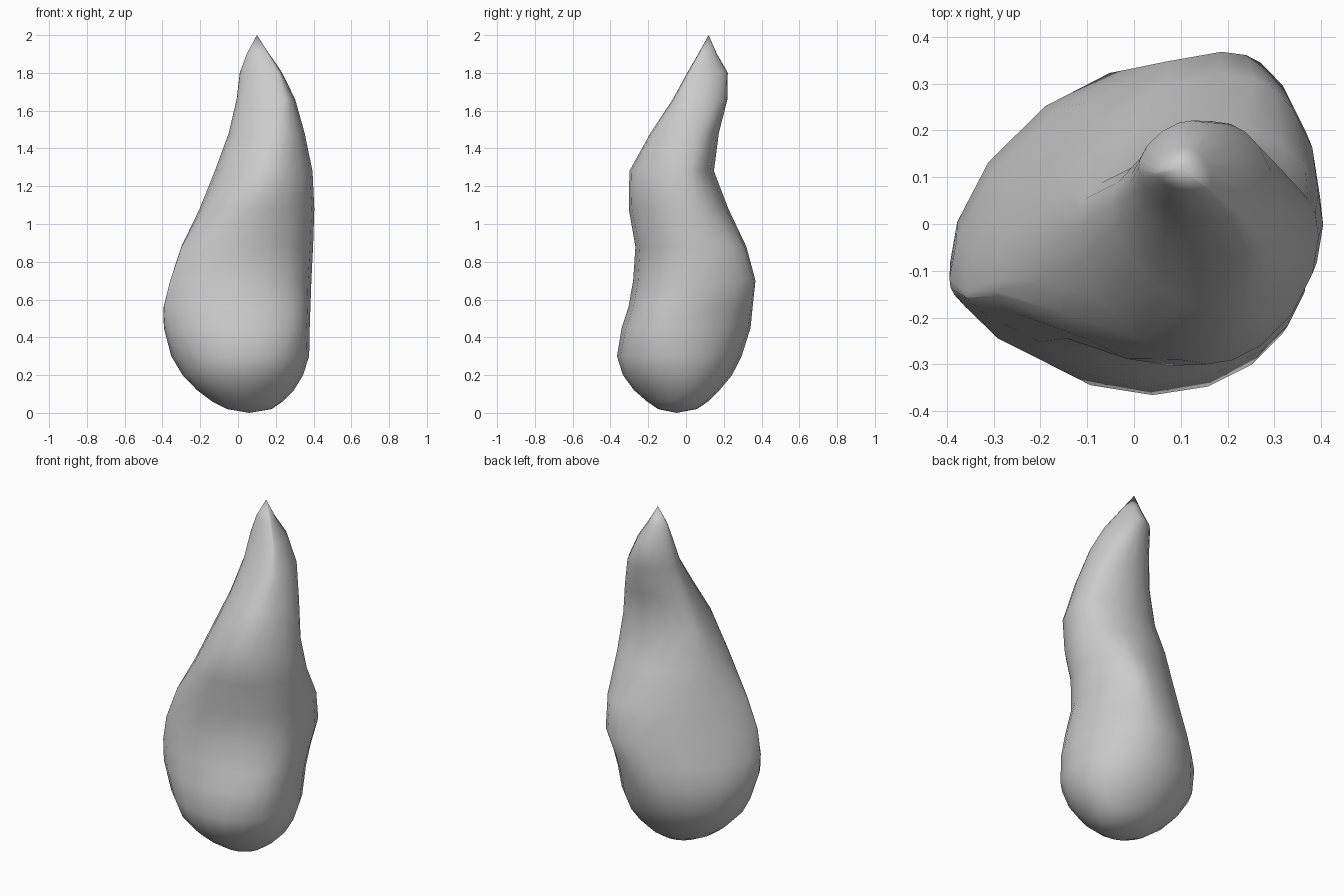
import bpy
import bmesh
import math

# Remove only the default cube
default_cube = bpy.data.objects.get("Cube")
if default_cube:
    bpy.data.objects.remove(default_cube, do_unlink=True)

SIDES = 20
HARMONIC_WEIGHTS = {1: 1, 2: 1, 3: .78}

# Cross-sections from bottom to top: height, then the reach from the axis
# in eight compass directions, counterclockwise from +x
SECTIONS = [
    (.02, (.18, .12, .06, .03, .06, .1, .15, .18)),
    (.06, (.24, .18, .12, .1, .14, .17, .21, .23)),
    (.12, (.3, .24, .18, .18, .22, .24, .28, .29)),
    (.2, (.35, .29, .25, .24, .3, .31, .34, .35)),
    (.3, (.38, .33, .3, .3, .36, .35, .37, .39)),
    (.45, (.38, .36, .35, .31, .4, .38, .34, .39)),
    (.56, (.38, .39, .36, .29, .4, .38, .3, .37)),
    (.7, (.38, .44, .37, .26, .36, .37, .27, .34)),
    (.88, (.39, .42, .32, .22, .3, .32, .26, .34)),
    (1.08, (.4, .35, .22, .18, .2, .25, .3, .37)),
    (1.28, (.39, .31, .14, .12, .12, .17, .3, .38)),
    (1.48, (.35, .31, .17, .09, .05, .06, .19, .31)),
    (1.66, (.3, .31, .22, .09, .01, -.03, .07, .23)),
    (1.8, (.23, .27, .22, .1, -.01, -.07, -.01, .15)),
    (1.9, (.16, .21, .16, .06, -.05, -.1, -.07, .07)),
]
BOTTOM = (.06, -.05, 0)
TIP = (.1, .12, 2)


def make_material(name, color):
    material = bpy.data.materials.new(name)
    material.use_nodes = True
    material.diffuse_color = color
    material.node_tree.nodes["Principled BSDF"].inputs["Base Color"].default_value = color
    return material


def add_ring(bm, height, reaches):
    """Smooth rounded outline whose reach in each direction follows the samples."""
    count = len(reaches)
    waves = []
    for k, weight in HARMONIC_WEIGHTS.items():
        turns = [math.tau * k * i / count for i in range(count)]
        cosine = sum(r * math.cos(t) for r, t in zip(reaches, turns))
        sine = sum(r * math.sin(t) for r, t in zip(reaches, turns))
        waves.append((k, 2 * weight * cosine / count, 2 * weight * sine / count))
    ring = []
    for step in range(SIDES):
        angle = math.tau * step / SIDES
        reach, slope = sum(reaches) / count, 0
        for k, a, b in waves:
            c, s = math.cos(k * angle), math.sin(k * angle)
            reach += a * c + b * s
            slope += k * (b * c - a * s)
        c, s = math.cos(angle), math.sin(angle)
        ring.append(bm.verts.new((reach * c - slope * s, reach * s + slope * c, height)))
    return ring


def bridge(bm, lower, upper):
    for i in range(SIDES):
        j = (i + 1) % SIDES
        bm.faces.new((lower[i], lower[j], upper[j], upper[i]))


def close_end(bm, ring, point):
    pole = bm.verts.new(point)
    for i in range(SIDES):
        bm.faces.new((ring[i], ring[(i + 1) % SIDES], pole))


# Curved drop-shaped body, lofted through the sections
bm = bmesh.new()
rings = [add_ring(bm, *section) for section in SECTIONS]
for lower, upper in zip(rings, rings[1:]):
    bridge(bm, lower, upper)
close_end(bm, rings[0], BOTTOM)
close_end(bm, rings[-1], TIP)
bmesh.ops.recalc_face_normals(bm, faces=bm.faces)
for face in bm.faces:
    face.smooth = True

mesh = bpy.data.meshes.new("curved_drop")
bm.to_mesh(mesh)
bm.free()
mesh.materials.append(make_material("plain grey", (.6, .6, .6, 1)))
body = bpy.data.objects.new("curved_drop", mesh)
bpy.context.collection.objects.link(body)
